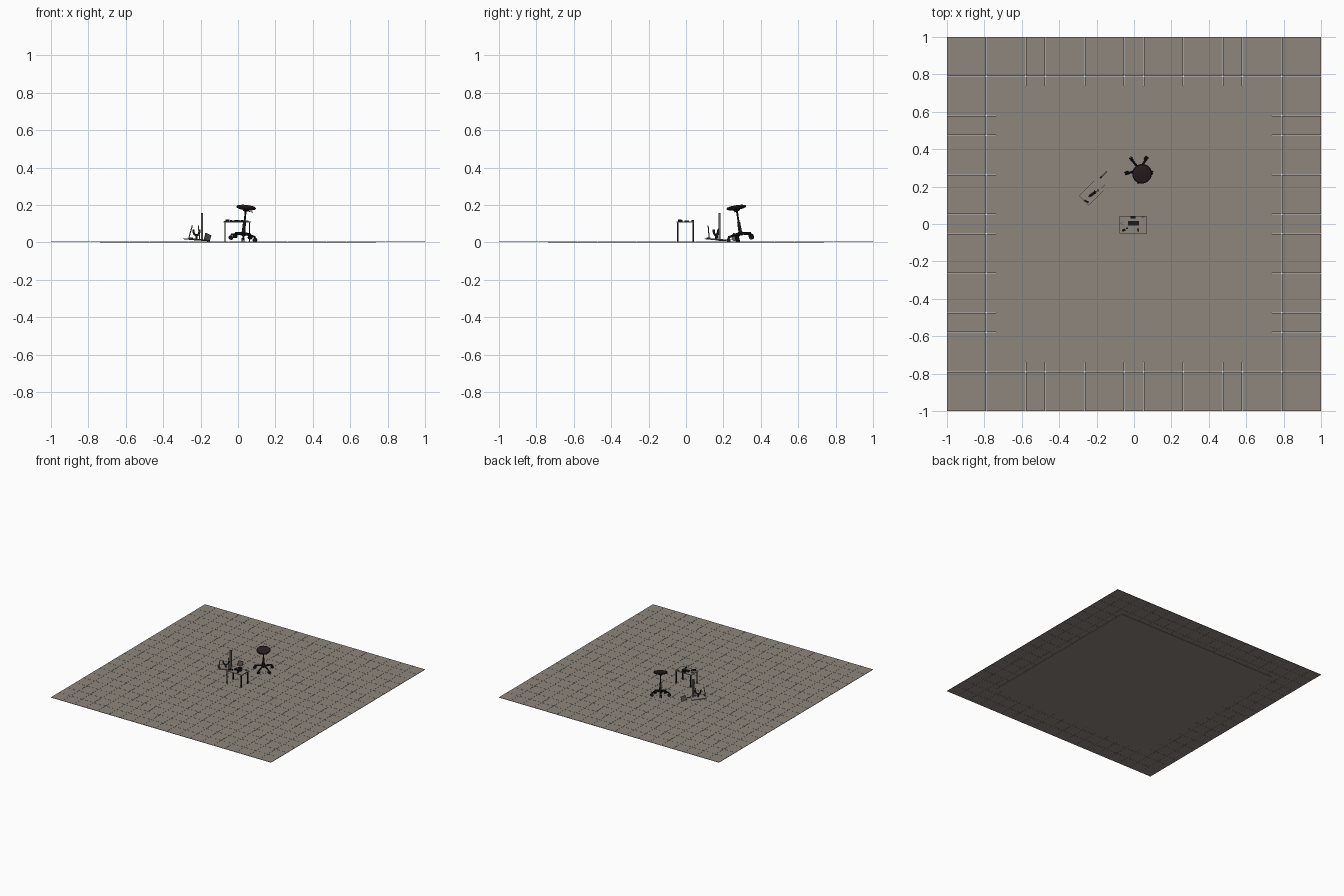
import bpy, bmesh, math
from mathutils import Vector, Matrix, Euler

if "Cube" in bpy.data.objects:
    bpy.data.objects.remove(bpy.data.objects["Cube"])


def mat(name, col):
    m = bpy.data.materials.new(name)
    m.diffuse_color = (*col, 1)
    m.use_nodes = True
    m.node_tree.nodes["Principled BSDF"].inputs["Base Color"].default_value = m.diffuse_color
    return m


TILE = mat("stone_beige", (0.27, 0.237, 0.205))
BLACK = mat("near_black", (0.012, 0.010, 0.010))
SEAT = mat("dark_brown", (0.022, 0.013, 0.013))
GREY = mat("mid_grey", (0.13, 0.125, 0.115))
CHAR = mat("charcoal", (0.03, 0.029, 0.027))


def finish(name, bm, m, xf=None, smooth=False):
    if xf is not None:
        bm.transform(xf)
    bmesh.ops.recalc_face_normals(bm, faces=bm.faces)
    me = bpy.data.meshes.new(name)
    bm.to_mesh(me)
    bm.free()
    me.materials.append(m)
    ob = bpy.data.objects.new(name, me)
    bpy.context.collection.objects.link(ob)
    if smooth:
        bpy.ops.object.select_all(action='DESELECT')
        ob.select_set(True)
        bpy.context.view_layer.objects.active = ob
        bpy.ops.object.shade_smooth_by_angle()
    return ob


def add_box(bm, c, s, rot=(0, 0, 0)):
    r = Euler([math.radians(a) for a in rot]).to_matrix().to_4x4()
    bmesh.ops.create_cube(bm, size=1, matrix=Matrix.Translation(c) @ r @ Matrix.Diagonal((*s, 1)))


def add_rod(bm, a, b, r1, r2=None, seg=12):
    a, b = Vector(a), Vector(b)
    d = b - a
    q = d.to_track_quat('Z', 'Y').to_matrix().to_4x4()
    bmesh.ops.create_cone(bm, cap_ends=True, segments=seg, radius1=r1,
                          radius2=r1 if r2 is None else r2, depth=d.length,
                          matrix=Matrix.Translation((a + b) / 2) @ q)


def box(name, c, s, m, rot=(0, 0, 0), xf=None):
    bm = bmesh.new()
    add_box(bm, c, s, rot)
    return finish(name, bm, m, xf)


# Floor: thin slab under a grid of separate tiles
box("floor_slab", (0, 0, 0.0012), (1.476, 1.476, 0.0024), TILE)
bm = bmesh.new()
N, gap = 19, 0.0012
pitch = (2 + gap) / N
for i in range(N):
    for j in range(N):
        add_box(bm, ((i - 9) * pitch, (j - 9) * pitch, 0.0038), (pitch - gap, pitch - gap, 0.0028))
finish("floor_tiles", bm, TILE)
Z = 0.005

# Small table
box("table_top", (-0.004, -0.003, 0.108), (0.148, 0.094, 0.005), TILE)
bm = bmesh.new()
for x in (-0.069, 0.061):
    for y in (-0.044, 0.038):
        add_box(bm, (x, y, (Z + 0.106) / 2), (0.007, 0.007, 0.106 - Z))
finish("table_legs", bm, BLACK)

# Clutter on the table
bm = bmesh.new()
for x, y, sx, sy, sz, r in ((-0.005, 0.036, 0.028, 0.014, 0.010, 0),
                            (-0.003, 0.004, 0.058, 0.024, 0.007, 0),
                            (-0.055, -0.033, 0.018, 0.012, 0.011, 20),
                            (-0.038, -0.022, 0.010, 0.007, 0.008, 0),
                            (0.022, -0.032, 0.008, 0.018, 0.010, 15)):
    add_box(bm, (x, y, 0.1105 + sz / 2), (sx, sy, sz), (0, 0, r))
finish("table_items", bm, BLACK)
bm = bmesh.new()
add_box(bm, (0.049, 0.037, 0.113), (0.016, 0.012, 0.005))
for s in (-1, 1):
    add_box(bm, (-0.064, 0.003 + s * 0.004, 0.112), (0.022, 0.003, 0.003), (0, 0, s * 25))
finish("table_tools", bm, GREY)

# Swivel stool, leaning: built upright about its base centre, then tilted
chair = Matrix.Translation((0.024, 0.298, 0.004)) @ Euler((math.radians(9), math.radians(6), 0)).to_matrix().to_4x4()

bm = bmesh.new()
profile = ((0, 0.176), (0.040, 0.177), (0.051, 0.181), (0.053, 0.186), (0.049, 0.191), (0.035, 0.194), (0, 0.195))
vs = [bm.verts.new((r, 0, z)) for r, z in profile]
es = [bm.edges.new(p) for p in zip(vs, vs[1:])]
bmesh.ops.spin(bm, geom=vs + es, cent=(0, 0, 0), axis=(0, 0, 1), angle=math.tau, steps=28)
bmesh.ops.remove_doubles(bm, verts=bm.verts, dist=0.0001)
finish("stool_seat", bm, SEAT, chair, True)

bm = bmesh.new()
add_rod(bm, (0, 0, 0.036), (0, 0, 0.105), 0.010, 0.008)
add_rod(bm, (0, 0, 0.105), (0, 0, 0.178), 0.005)
add_rod(bm, (0, 0, 0.165), (0, 0, 0.178), 0.012, 0.024)
add_rod(bm, (0, 0, 0.168), (0.040, -0.012, 0.166), 0.002, seg=6)
add_rod(bm, (0, 0, 0.034), (0, 0, 0.052), 0.015, 0.012)
finish("stool_column", bm, BLACK, chair, True)

legs, wheels = bmesh.new(), bmesh.new()
for k in range(5):
    a = math.radians(200 - 72 * k)
    d = Vector((math.cos(a), math.sin(a), 0))
    t = Vector((-d.y, d.x, 0))
    end = d * 0.068 + Vector((0, 0, 0.034))
    add_rod(legs, d * 0.006 + Vector((0, 0, 0.045)), end, 0.007, 0.0055, 8)
    add_rod(legs, end, end - Vector((0, 0, 0.015)), 0.003, seg=8)
    hub = d * 0.068 + Vector((0, 0, 0.018))
    for s in (-1, 1):
        add_rod(wheels, hub + t * s * 0.002, hub + t * s * 0.008, 0.011, seg=14)
finish("stool_legs", legs, BLACK, chair, True)
finish("stool_casters", wheels, BLACK, chair, True)

# Broken furniture: slightly tilted board with slanted legs, local x along the diagonal
wreck = Matrix.Translation((-0.228, 0.165, 0.015)) @ Euler((0, math.radians(4), math.radians(45))).to_matrix().to_4x4()
box("fallen_board", (0, 0, 0), (0.113, 0.075, 0.004), TILE, xf=wreck)
bm = bmesh.new()
for a, b in (((-0.265, 0.125, 0.016), (-0.244, 0.118, 0.090)),
             ((-0.205, 0.165, 0.012), (-0.212, 0.178, 0.090))):
    add_rod(bm, a, b, 0.003, seg=8)
finish("fallen_legs", bm, GREY)

# Upright grey post standing at the board's corner
box("upright_post", (-0.192, 0.180, 0.082), (0.011, 0.011, 0.152), GREY)

# Dark curved claw-like bracket on the board
bm = bmesh.new()
pts = []
for k in range(8):
    a = math.radians(165 + 210 * k / 7)
    pts.append(Vector((-0.222 + 0.017 * math.cos(a), 0.160 + 0.012 * math.cos(a), 0.062 + 0.024 * math.sin(a))))
for p, q in zip(pts, pts[1:]):
    add_rod(bm, p, q, 0.006, seg=8)
add_rod(bm, (-0.222, 0.160, 0.015), (-0.222, 0.160, 0.042), 0.005, seg=8)
add_box(bm, (-0.252, 0.120, 0.022), (0.022, 0.008, 0.008), (0, 0, -40))
finish("curved_bracket", bm, CHAR)

# Loose pieces lying beside the board
box("leaning_panel", (-0.163, 0.263, 0.026), (0.040, 0.007, 0.038), GREY, (0, 18, 45))
box("loose_strip", (-0.170, 0.195, 0.009), (0.042, 0.008, 0.006), GREY, (0, 0, 45))
